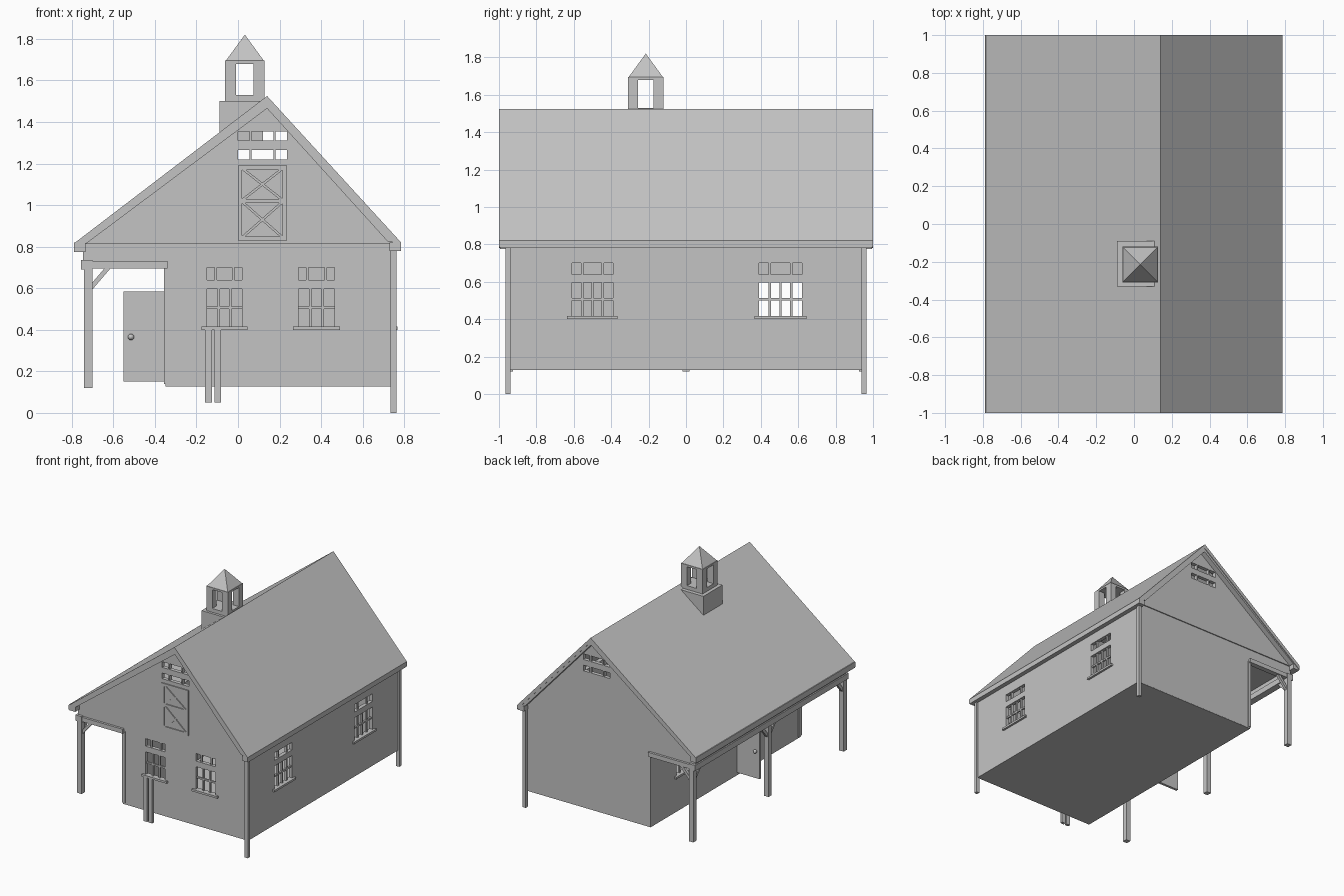
import bpy, bmesh, math
from mathutils import Vector

if "Cube" in bpy.data.objects:
    bpy.data.objects.remove(bpy.data.objects["Cube"])

mat = bpy.data.materials.new("plain_grey")
mat.diffuse_color = (0.55, 0.55, 0.55, 1)
mat.use_nodes = True
mat.node_tree.nodes["Principled BSDF"].inputs["Base Color"].default_value = mat.diffuse_color


def finish(name, bm):
    bmesh.ops.recalc_face_normals(bm, faces=bm.faces[:])
    me = bpy.data.meshes.new(name)
    bm.to_mesh(me)
    bm.free()
    me.materials.append(mat)
    ob = bpy.data.objects.new(name, me)
    bpy.context.collection.objects.link(ob)
    return ob


def box(name, x0, x1, y0, y1, z0, z1):
    bm = bmesh.new()
    bmesh.ops.create_cube(bm, size=1)
    for v in bm.verts:
        v.co = ((x0 + x1) / 2 + v.co.x * (x1 - x0), (y0 + y1) / 2 + v.co.y * (y1 - y0),
                (z0 + z1) / 2 + v.co.z * (z1 - z0))
    return finish(name, bm)


def bar(name, p, q, w, d):
    """Square bar from p to q."""
    p, q = Vector(p), Vector(q)
    bm = bmesh.new()
    bmesh.ops.create_cube(bm, size=1)
    rot = (q - p).to_track_quat('Z', 'Y')
    for v in bm.verts:
        v.co = (p + q) / 2 + rot @ Vector((v.co.x * w, v.co.y * d, v.co.z * (q - p).length))
    return finish(name, bm)


def prism(name, pts, y0, y1):
    bm = bmesh.new()
    f = bm.faces.new([bm.verts.new((x, y0, z)) for x, z in pts])
    r = bmesh.ops.extrude_face_region(bm, geom=[f])
    for v in r["geom"]:
        if isinstance(v, bmesh.types.BMVert):
            v.co.y = y1
    return finish(name, bm)


def wall(name, axis, pos, u0, u1, v0, v1, holes=(), clips=(), thick=0.03):
    """Panel with rectangular holes (u0, u1, v0, v1), trimmed by planes."""
    us = sorted({u0, u1} | {h[i] for h in holes for i in (0, 1)})
    vs = sorted({v0, v1} | {h[i] for h in holes for i in (2, 3)})
    bm = bmesh.new()
    grid = {(u, v): bm.verts.new((u, pos, v) if axis == 'y' else (pos, u, v)) for u in us for v in vs}
    for a, b in zip(us, us[1:]):
        for c, d in zip(vs, vs[1:]):
            m, n = (a + b) / 2, (c + d) / 2
            if not any(h[0] < m < h[1] and h[2] < n < h[3] for h in holes):
                bm.faces.new([grid[k] for k in ((a, c), (b, c), (b, d), (a, d))])
    for co, no in clips:
        bmesh.ops.bisect_plane(bm, geom=bm.verts[:] + bm.edges[:] + bm.faces[:],
                               plane_co=co, plane_no=no, clear_outer=True)
    ob = finish(name, bm)
    m = ob.modifiers.new("thickness", 'SOLIDIFY')
    m.thickness, m.offset = thick, 0
    return ob


def panel(name, axis, pos, u0, u1, z0, z1, depth):
    a, b = pos - depth / 2, pos + depth / 2
    if axis == 'y':
        return box(name, u0, u1, a, b, z0, z1)
    return box(name, a, b, u0, u1, z0, z1)


def window(axis, pos, out, u0, u1, cols, transom=True):
    """Glazing bars and sill; returns the holes for the wall."""
    z0, z1, t = 0.415, 0.595, 0.006
    for i in range(1, cols):
        u = u0 + (u1 - u0) * i / cols
        panel("window_bar", axis, pos, u - t, u + t, z0, z1, 0.016)
    panel("window_rail", axis, pos, u0, u1, 0.5, 0.513, 0.014)
    panel("window_sill", axis, pos + out * 0.012, u0 - 0.025, u1 + 0.025, 0.4, 0.416, 0.04)
    holes = [(u0, u1, z0, z1)]
    if transom:
        for f in (0.25, 0.75):
            u = u0 + (u1 - u0) * f
            panel("transom_bar", axis, pos, u - t, u + t, 0.64, 0.7, 0.016)
        holes.append((u0, u1, 0.64, 0.7))
    return holes


# Walls and floor
fw, rw, lw = 0.93, 0.735, -0.335
front = window('y', -fw, -1, -0.15, 0.02, 3) + window('y', -fw, -1, 0.29, 0.465, 3)
right = window('x', rw, 1, -0.61, -0.39, 4) + window('x', rw, 1, 0.39, 0.62, 4)
left = window('x', lw, -1, 0.39, 0.62, 4, False)
porch_gap = (-0.74, -0.35, 0.13, 0.7)
wall("front_wall", 'y', -fw, -0.74, 0.75, 0.13, 0.82, front + [porch_gap])
wall("back_wall", 'y', fw, -0.74, 0.75, 0.13, 0.82, [porch_gap])
wall("right_wall", 'x', rw, -fw, fw, 0.13, 0.82, right)
wall("left_wall", 'x', lw, -fw, fw, 0.13, 0.82, left + [(-0.37, -0.15, 0.15, 0.59)])
box("floor", -0.35, 0.75, -0.944, 0.944, 0.128, 0.145)
box("porch_ceiling", -0.74, -0.33, -0.93, 0.93, 0.785, 0.8)

# Gables with slotted vents
slopes = [((0.14, 0, 1.495), (-0.71, 0, 0.93)), ((0.14, 0, 1.495), (0.71, 0, 0.64))]
vents = [(a, b, c, d) for a, b in ((0, 0.055), (0.065, 0.17), (0.18, 0.235))
         for c, d in ((1.22, 1.265), (1.31, 1.355))]
for s, n in ((-1, "front"), (1, "back")):
    wall(n + "_gable", 'y', s * 0.938, -0.74, 0.76, 0.812, 1.52, vents, slopes)

# Roof, barge boards and eaves
prism("roof", [(-0.79, 0.815), (0.14, 1.525), (0.785, 0.82), (0.785, 0.785), (0.14, 1.49), (-0.79, 0.78)], -1, 1)
for s, n in ((-1, "front"), (1, "back")):
    prism(n + "_barge_board", [(-0.785, 0.81), (0.14, 1.52), (0.78, 0.815), (0.72, 0.825),
                               (0.14, 1.465), (-0.73, 0.815)], s * 0.94, s * 0.995)
box("left_eave", -0.79, -0.735, -0.995, 0.995, 0.775, 0.82)
box("right_eave", 0.73, 0.785, -0.995, 0.995, 0.78, 0.82)

# Corner posts on the right side and trim by the porch
for s in (-1, 1):
    box("corner_post", 0.735, 0.762, s * 0.938, s * 0.965, 0, 0.8)
    box("porch_trim", -0.355, -0.33, s * 0.91, s * 0.95, 0.14, 0.71)

# Porch posts, beams and braces
for y in (-0.945, 0, 0.945):
    box("porch_post", -0.74, -0.7, y - 0.02, y + 0.02, 0.12, 0.7)
    box("porch_cross_beam", -0.755, -0.34, y - 0.018, y + 0.018, 0.695, 0.73)
    bar("porch_brace", (-0.71, y, 0.6), (-0.62, y, 0.705), 0.022, 0.022)
    for s in (-1, 1):
        if abs(y + s * 0.1) < 0.95:
            bar("porch_side_brace", (-0.72, y + s * 0.01, 0.6), (-0.72, y + s * 0.1, 0.705), 0.022, 0.022)
box("porch_beam", -0.755, -0.7, -0.965, 0.965, 0.69, 0.735)
box("porch_fascia", -0.745, -0.725, -0.945, 0.945, 0.73, 0.8)

# Open door with knobs
box("door", -0.55, -0.345, -0.16, -0.14, 0.15, 0.585)
bm = bmesh.new()
for y in (-0.17, -0.13):
    r = bmesh.ops.create_uvsphere(bm, u_segments=12, v_segments=8, radius=0.015)
    bmesh.ops.translate(bm, verts=r["verts"], vec=(-0.515, y, 0.365))
finish("door_knobs", bm)

# Hay door boards on the front gable
y = -0.955
for x in (0.01, 0.225):
    bar("hay_door_stile", (x, y, 0.83), (x, y, 1.19), 0.02, 0.012)
for z in (0.84, 1.02, 1.18):
    box("hay_door_rail", 0.01, 0.225, y - 0.006, y + 0.006, z - 0.01, z + 0.01)
for z0, z1 in ((0.84, 1.02), (1.02, 1.18)):
    for a, b in ((0.015, 0.22), (0.22, 0.015)):
        bar("hay_door_brace", (a, y, z0), (b, y, z1), 0.012, 0.012)

# Two narrow boards below the front window
for x in (-0.142, -0.098):
    box("front_board", x - 0.016, x + 0.016, -0.962, -0.94, 0.05, 0.4)

# Cupola: base, open belfry, pyramid cap
base = box("cupola_base", -0.09, 0.12, -0.33, -0.09, 1.3, 1.5)
cx, cy, h = 0.033, -0.215, 0.095
box("belfry_floor", cx - h, cx + h, cy - h, cy + h, 1.49, 1.53)
box("belfry_top", cx - h, cx + h, cy - h, cy + h, 1.68, 1.695)
for sx in (-1, 1):
    for sy in (-1, 1):
        xs = sorted((cx + sx * h, cx + sx * 0.042))
        ys = sorted((cy + sy * h, cy + sy * 0.042))
        box("belfry_post", *xs, *ys, 1.52, 1.69)
bm = bmesh.new()
c = [bm.verts.new((cx + a * h, cy + b * h, 1.69)) for a, b in ((-1, -1), (1, -1), (1, 1), (-1, 1))]
tip = bm.verts.new((cx, cy, 1.82))
bm.faces.new(c)
for i in range(4):
    bm.faces.new((c[i], c[(i + 1) % 4], tip))
finish("belfry_cap", bm)
